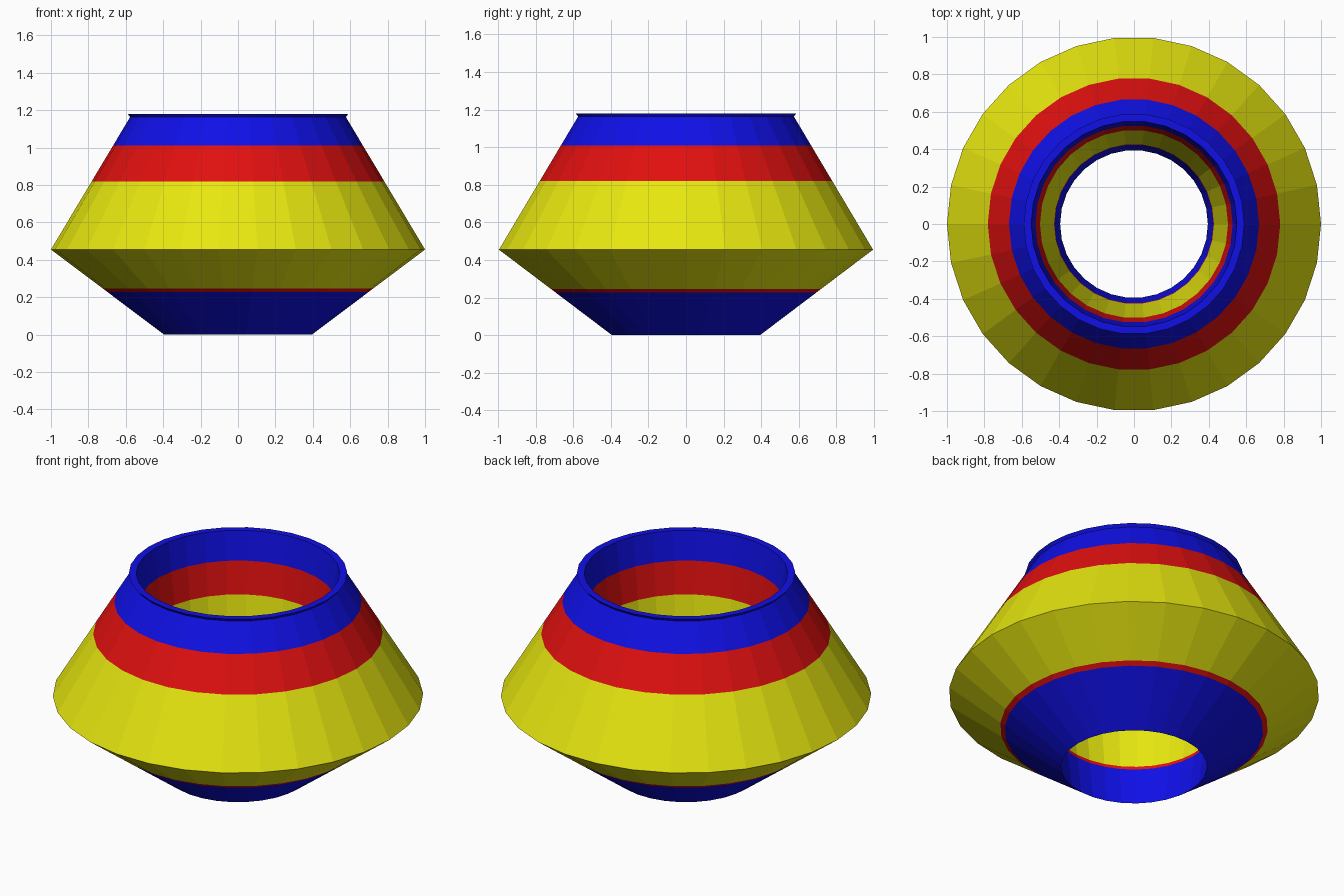
import bpy, bmesh, math

if "Cube" in bpy.data.objects:
    bpy.data.objects.remove(bpy.data.objects["Cube"])

SIDES = 30


def material(name, rgb):
    m = bpy.data.materials.new(name)
    m.diffuse_color = (*rgb, 1.0)
    m.use_nodes = True
    m.node_tree.nodes["Principled BSDF"].inputs["Base Color"].default_value = m.diffuse_color
    return m


mats = [material("blue", (0.005, 0.005, 0.8)),
        material("red", (0.75, 0.005, 0.005)),
        material("yellow", (0.8, 0.8, 0.005))]

# colour bands by height: (upper limit, material index)
BANDS = [(0.228, 0), (0.247, 1), (0.82, 2), (1.01, 1), (9.0, 0)]

# closed wall section (radius, height): foot, belly, neck, flared lip, inner edge
SECTION = [(0.395, 0.0), (1.0, 0.455), (0.577, 1.163), (0.59, 1.18), (0.55, 1.18)]

# ring-shaped pot wall
bm = bmesh.new()
rings = [[bm.verts.new((r * math.cos(2 * math.pi * i / SIDES),
                        r * math.sin(2 * math.pi * i / SIDES), z))
          for i in range(SIDES)] for r, z in SECTION]
for k, a in enumerate(rings):
    b = rings[(k + 1) % len(rings)]
    for i in range(SIDES):
        j = (i + 1) % SIDES
        bm.faces.new((a[i], a[j], b[j], b[i]))

# cut the wall where the colour changes
for z, _ in BANDS[:-1]:
    bmesh.ops.bisect_plane(bm, geom=bm.verts[:] + bm.edges[:] + bm.faces[:],
                           plane_co=(0, 0, z), plane_no=(0, 0, 1))
bmesh.ops.recalc_face_normals(bm, faces=bm.faces[:])
for f in bm.faces:
    h = f.calc_center_median().z
    f.material_index = next(m for top, m in BANDS if h < top)

mesh = bpy.data.meshes.new("pot_wall")
bm.to_mesh(mesh)
bm.free()
for m in mats:
    mesh.materials.append(m)
bpy.context.collection.objects.link(bpy.data.objects.new("pot_wall", mesh))
